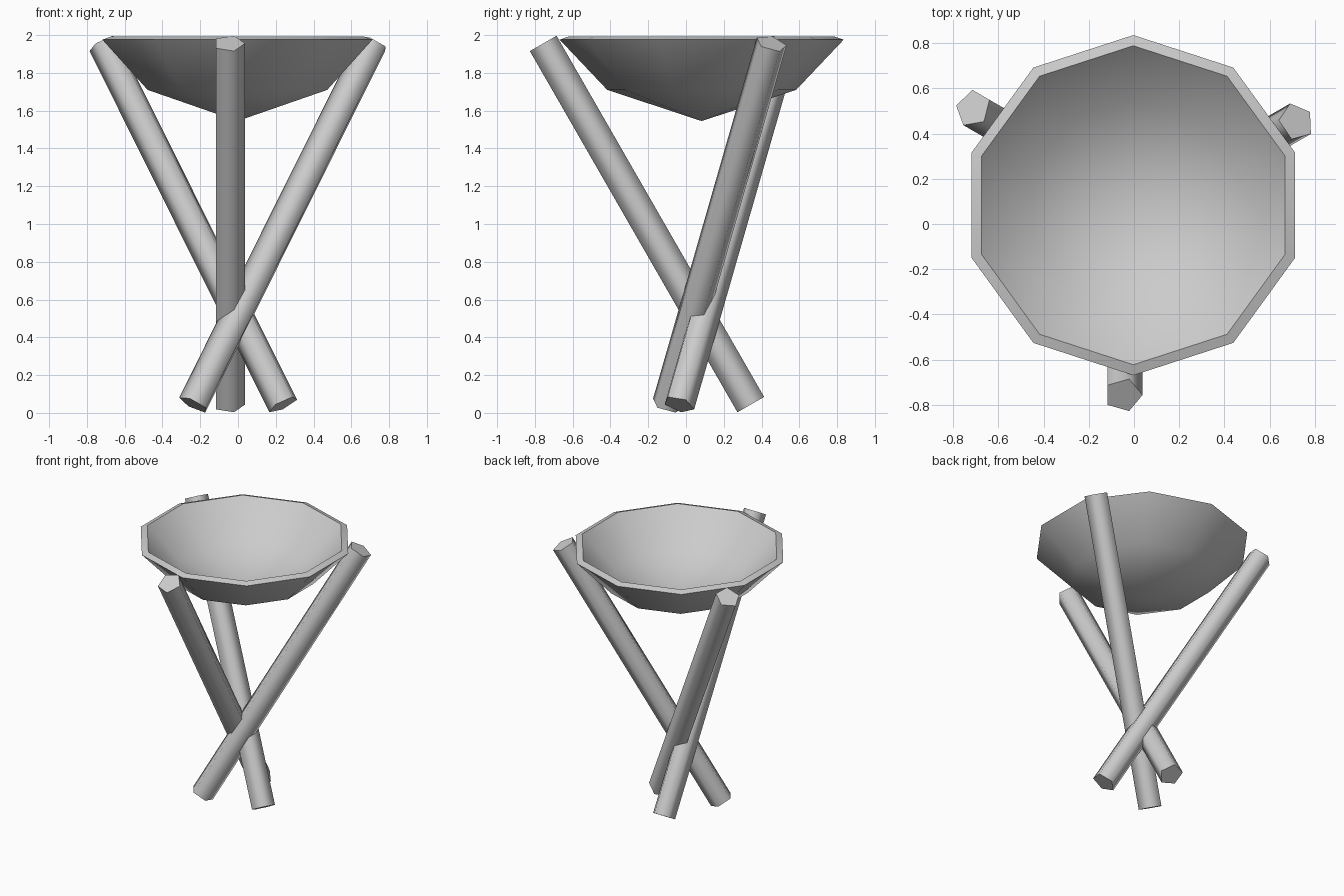
import bpy, bmesh, math
from mathutils import Vector, Matrix

if "Cube" in bpy.data.objects:
    bpy.data.objects.remove(bpy.data.objects["Cube"])


def make_object(name, bm, angle):
    bmesh.ops.recalc_face_normals(bm, faces=bm.faces)
    mesh = bpy.data.meshes.new(name)
    bm.to_mesh(mesh)
    bm.free()
    obj = bpy.data.objects.new(name, mesh)
    bpy.context.collection.objects.link(obj)
    bpy.ops.object.select_all(action='DESELECT')
    obj.select_set(True)
    bpy.context.view_layer.objects.active = obj
    bpy.ops.object.shade_smooth_by_angle(angle=math.radians(angle))
    return obj


# Ten-sided bowl: closed profile (radius, height), outside then inside
bowl_profile = [(0, 1.545), (0.5, 1.71), (0.752, 1.976),
                (0.705, 1.992), (0.468, 1.755), (0, 1.597)]
SIDES = 10
bm = bmesh.new()
rings = []
for r, z in bowl_profile:
    count = SIDES if r else 1
    rings.append([bm.verts.new((-0.003 + r * math.cos(a), 0.083 + r * math.sin(a), z))
                  for a in (math.pi / 2 + math.tau * i / SIDES for i in range(count))])
for low, high in zip(rings, rings[1:]):
    for i in range(SIDES):
        j = (i + 1) % SIDES
        corners = [low[i % len(low)], low[j % len(low)],
                   high[j % len(high)], high[i % len(high)]]
        bm.faces.new(list(dict.fromkeys(corners)))
make_object("bowl", bm, 50)

# Three crossing five-sided legs, turned around the stand's axis
LEG_RADIUS = 0.0857
axis = Vector((-0.014, 0.069, 0))
bottom = Vector((-0.034, 0.274, 0.044))
top = Vector((-0.034, -0.825, 1.956))
tilt = math.atan2(bottom.y - top.y, top.z - bottom.z)
for name, turn, twist in (("front_leg", 0, 0),
                          ("right_leg", 120, -13),
                          ("left_leg", -120, 0)):
    bm = bmesh.new()
    ends = []
    for centre in (bottom, top):
        place = (Matrix.Translation(axis)
                 @ Matrix.Rotation(math.radians(turn), 4, 'Z')
                 @ Matrix.Translation(centre)
                 @ Matrix.Rotation(tilt, 4, 'X')
                 @ Matrix.Rotation(math.radians(twist), 4, 'Z'))
        ends.append([bm.verts.new(place @ Vector((LEG_RADIUS * math.cos(math.tau * i / 5),
                                                  LEG_RADIUS * math.sin(math.tau * i / 5), 0)))
                     for i in range(5)])
    for end in ends:
        bm.faces.new(end)
    for i in range(5):
        j = (i + 1) % 5
        bm.faces.new((ends[0][i], ends[0][j], ends[1][j], ends[1][i]))
    make_object(name, bm, 80)
